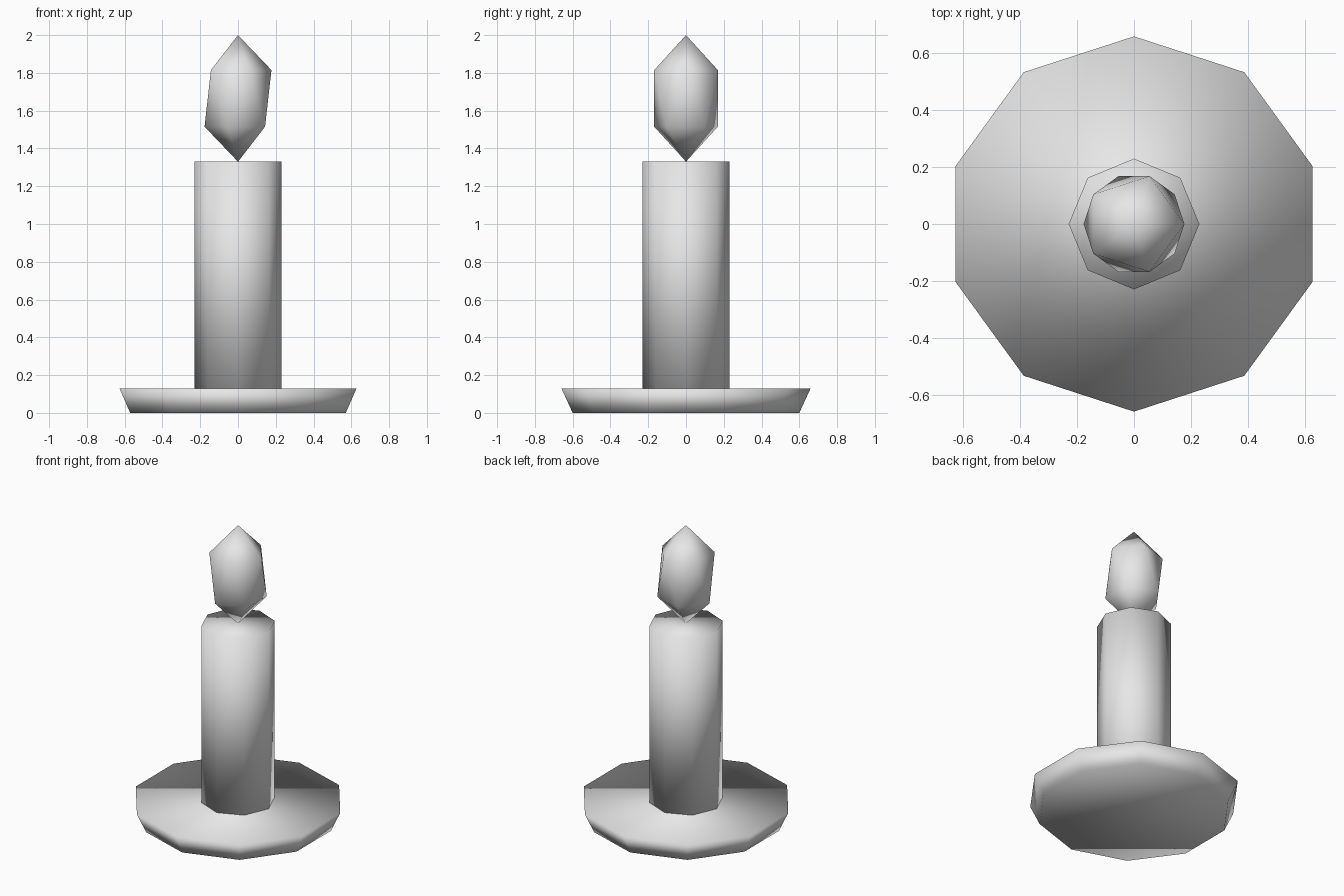
import bpy

cube = bpy.data.objects.get("Cube")
if cube:
    bpy.data.objects.remove(cube, do_unlink=True)

# One plain grey for everything
grey = bpy.data.materials.new("light_grey")
grey.use_nodes = True
colour = (0.8, 0.8, 0.8, 1.0)
grey.diffuse_color = colour
grey.node_tree.nodes["Principled BSDF"].inputs["Base Color"].default_value = colour


def finish(name):
    """Name the new primitive, colour it and shade it fully smooth."""
    part = bpy.context.object
    part.name = name
    part.data.name = name
    part.data.materials.append(grey)
    bpy.ops.object.shade_smooth()
    return part


def tapered(name, sides, bottom_radius, top_radius, bottom, top):
    """Capped upright prism between two heights."""
    bpy.ops.mesh.primitive_cone_add(
        vertices=sides, radius1=bottom_radius, radius2=top_radius,
        depth=top - bottom, location=(0, 0, (bottom + top) / 2))
    return finish(name)


# Flared ten-sided dish and eight-sided candle
dish_top, candle_top, tip = 0.13, 1.33, 2.0
tapered("dish", 10, 0.6, 0.66, 0, dish_top)
tapered("candle", 8, 0.23, 0.23, dish_top, candle_top)

# Flame: an icosahedron stretched upwards
half = (tip - candle_top) / 2
bpy.ops.mesh.primitive_ico_sphere_add(
    subdivisions=1, radius=1, location=(0, 0, candle_top + half))
flame = finish("flame")
flame.scale = (0.198, 0.198, half)
bpy.ops.object.transform_apply(location=False, rotation=False, scale=True)
